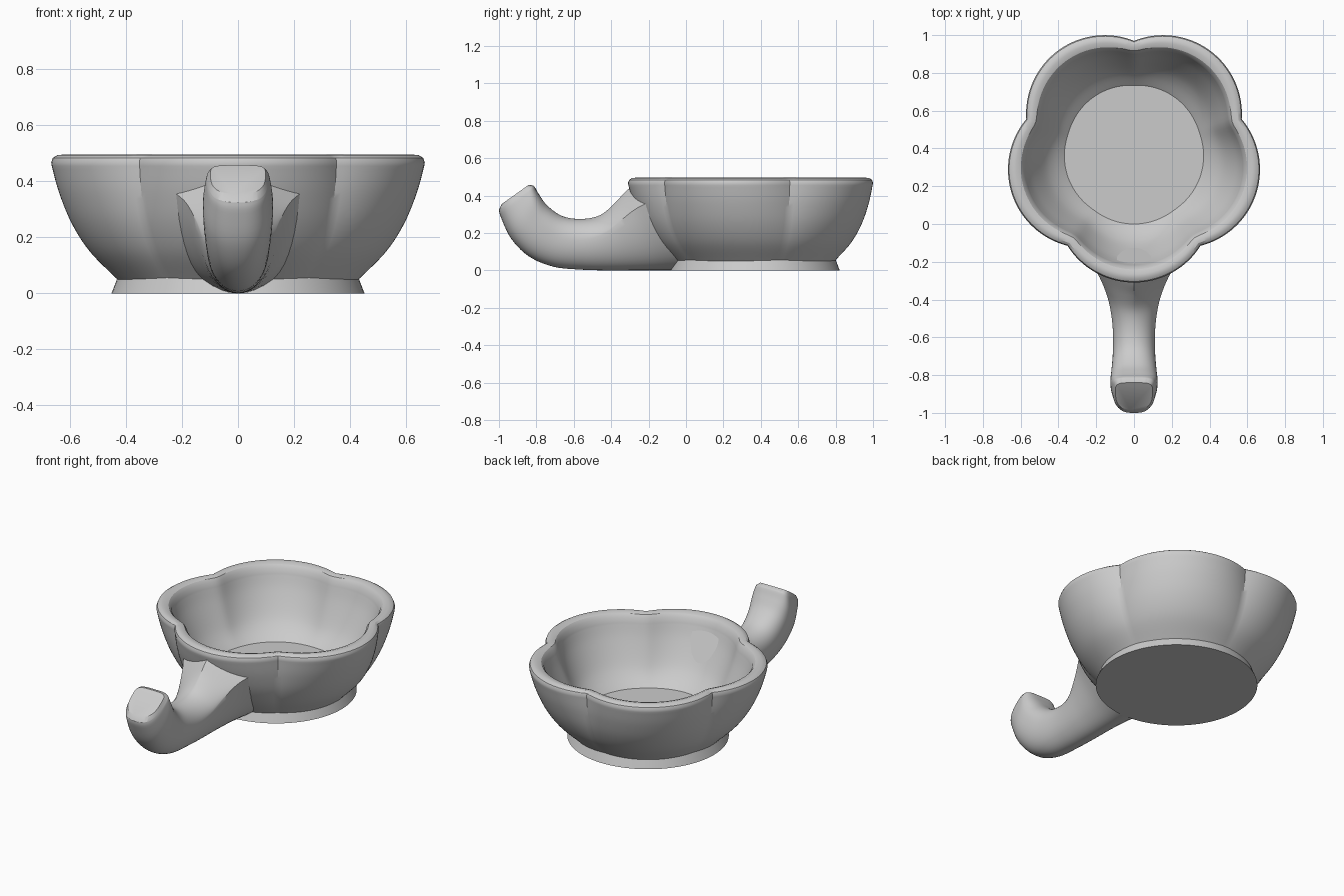
import bpy, bmesh, math

cube = bpy.data.objects.get("Cube")
if cube:
    bpy.data.objects.remove(cube)

clay = bpy.data.materials.new("grey clay")
clay.use_nodes = True
GREY = (0.6, 0.6, 0.6, 1)
clay.diffuse_color = GREY
clay.node_tree.nodes["Principled BSDF"].inputs["Base Color"].default_value = GREY

BOWL_Y = 0.37


def loft(name, rings, angle=30):
    """Skin a list of closed rings of points into one capped object."""
    bm = bmesh.new()
    loops = [[bm.verts.new(p) for p in ring] for ring in rings]
    n = len(loops[0])
    for a, b in zip(loops, loops[1:]):
        for i in range(n):
            j = (i + 1) % n
            bm.faces.new((a[i], a[j], b[j], b[i]))
    bm.faces.new(loops[0][::-1])
    bm.faces.new(loops[-1])
    bmesh.ops.recalc_face_normals(bm, faces=bm.faces)
    mesh = bpy.data.meshes.new(name)
    bm.to_mesh(mesh)
    bm.free()
    mesh.materials.append(clay)
    obj = bpy.data.objects.new(name, mesh)
    bpy.context.collection.objects.link(obj)
    bpy.ops.object.select_all(action="DESELECT")
    obj.select_set(True)
    bpy.context.view_layer.objects.active = obj
    bpy.ops.object.shade_smooth_by_angle(angle=math.radians(angle))


def smooth_path(keys, steps):
    """Catmull-Rom interpolation through tuples of any length."""
    out = []
    for i in range(len(keys) - 1):
        p0, p1 = keys[max(i - 1, 0)], keys[i]
        p2, p3 = keys[i + 1], keys[min(i + 2, len(keys) - 1)]
        for s in range(steps):
            t = s / steps
            out.append([b + t * (c - a) / 2 + t * t * (a - 2.5 * b + 2 * c - d / 2)
                        + t ** 3 * (1.5 * (b - c) + (d - a) / 2)
                        for a, b, c, d in zip(p0, p1, p2, p3)])
    return out + [list(keys[-1])]


# Bowl outline: five overlapping circles, with unit distance to each lobe tip
def arc(phi):
    off, rad = 0.388, 0.612
    return off * math.cos(phi) + math.sqrt(max(0, rad ** 2 - (off * math.sin(phi)) ** 2))


def petal_ring(tip, z, lobing, soft, count=160):
    ring, fifth = [], math.tau / 5
    for i in range(count):
        phi = (i * math.tau / count) % fifth
        a, b = arc(phi), arc(fifth - phi)
        r = (a + b + math.sqrt((a - b) ** 2 + soft ** 2)) / 2
        r = tip * (1 - lobing + lobing * r)
        ang = i * math.tau / count - math.pi / 2
        ring.append((r * math.cos(ang), BOWL_Y + r * math.sin(ang), z))
    return ring


# Bowl profile rows: tip radius, height, strength of lobes, softness of creases
outer = [(0.41, 0.03, 0.1, 0), (0.443, 0.06, 0.18, 0), (0.535, 0.15, 0.4, 0),
         (0.602, 0.25, 0.6, 0), (0.65, 0.36, 0.82, 0), (0.678, 0.455, 1, 0)]
rim = [(0.68, 0.469, 1, 0), (0.674, 0.484, 1, 0), (0.658, 0.494, 1, 0.005),
       (0.635, 0.496, 1, 0.02), (0.61, 0.488, 1, 0.03), (0.594, 0.47, 1, 0.04)]
inner = [(0.586, 0.44, 1, 0.04), (0.553, 0.36, 0.9, 0.04), (0.487, 0.24, 0.65, 0.04),
         (0.435, 0.175, 0.4, 0.04), (0.37, 0.12, 0.15, 0.04)]
rows = smooth_path(outer, 5) + rim + smooth_path(inner, 5)
loft("bowl", [petal_ring(*row) for row in rows])

# Foot
loft("foot", [[(r * math.cos(a), BOWL_Y + r * math.sin(a), z)
               for a in (i * math.tau / 96 for i in range(96))]
              for r, z in ((0.452, 0), (0.425, 0.07))])


# Handle section: rounded belly up to a shoulder, then a top from peaked to square.
# The wrap bends the section around the curved bowl wall.
def handle_ring(top_y, top_z, low_y, low_z, width, shoulder, power, wrap=0, n=12):
    half = []
    belly = (min(power, 1) + 1) / 2
    for i in range(n + 1):
        a = i / n * math.pi / 2
        half.append((width * math.sin(a) ** belly,
                     shoulder * (1 - max(0, math.cos(a)) ** belly)))
    for i in range(1, n + 1):
        a = i / n * math.pi / 2
        half.append((width * max(0, math.cos(a)) ** power,
                     shoulder + (1 - shoulder) * math.sin(a) ** power))
    full = half + [(-x, s) for x, s in half[-2:0:-1]]
    return [(x, low_y + (top_y - low_y) * s + wrap * x * x, low_z + (top_z - low_z) * s)
            for x, s in full]


# Handle rows: top y, top z, bottom y, bottom z, half width, shoulder, top power, wrap
stations = [(-0.262, 0.465, -0.015, 0.0, 0.26, 0.82, 2, 1), (-0.32, 0.425, -0.15, 0.0, 0.192, 0.78, 2, 0.5),
            (-0.38, 0.36, -0.28, 0.0, 0.152, 0.73, 1.6, 0), (-0.46, 0.295, -0.42, 0.0, 0.126, 0.65, 1.2, 0),
            (-0.56, 0.275, -0.56, 0.004, 0.112, 0.58, 1, 0), (-0.66, 0.29, -0.71, 0.02, 0.112, 0.58, 0.9, 0),
            (-0.74, 0.345, -0.84, 0.075, 0.12, 0.6, 0.8, 0), (-0.785, 0.405, -0.935, 0.17, 0.125, 0.62, 0.65, 0),
            (-0.808, 0.445, -0.99, 0.285, 0.114, 0.65, 0.5, 0), (-0.815, 0.453, -1.0, 0.325, 0.107, 0.66, 0.45, 0)]
rings = [handle_ring(*row) for row in smooth_path(stations, 5)]
rings.append(handle_ring(-0.84, 0.458, -0.985, 0.355, 0.098, 0.66, 0.45))
loft("handle", rings)
